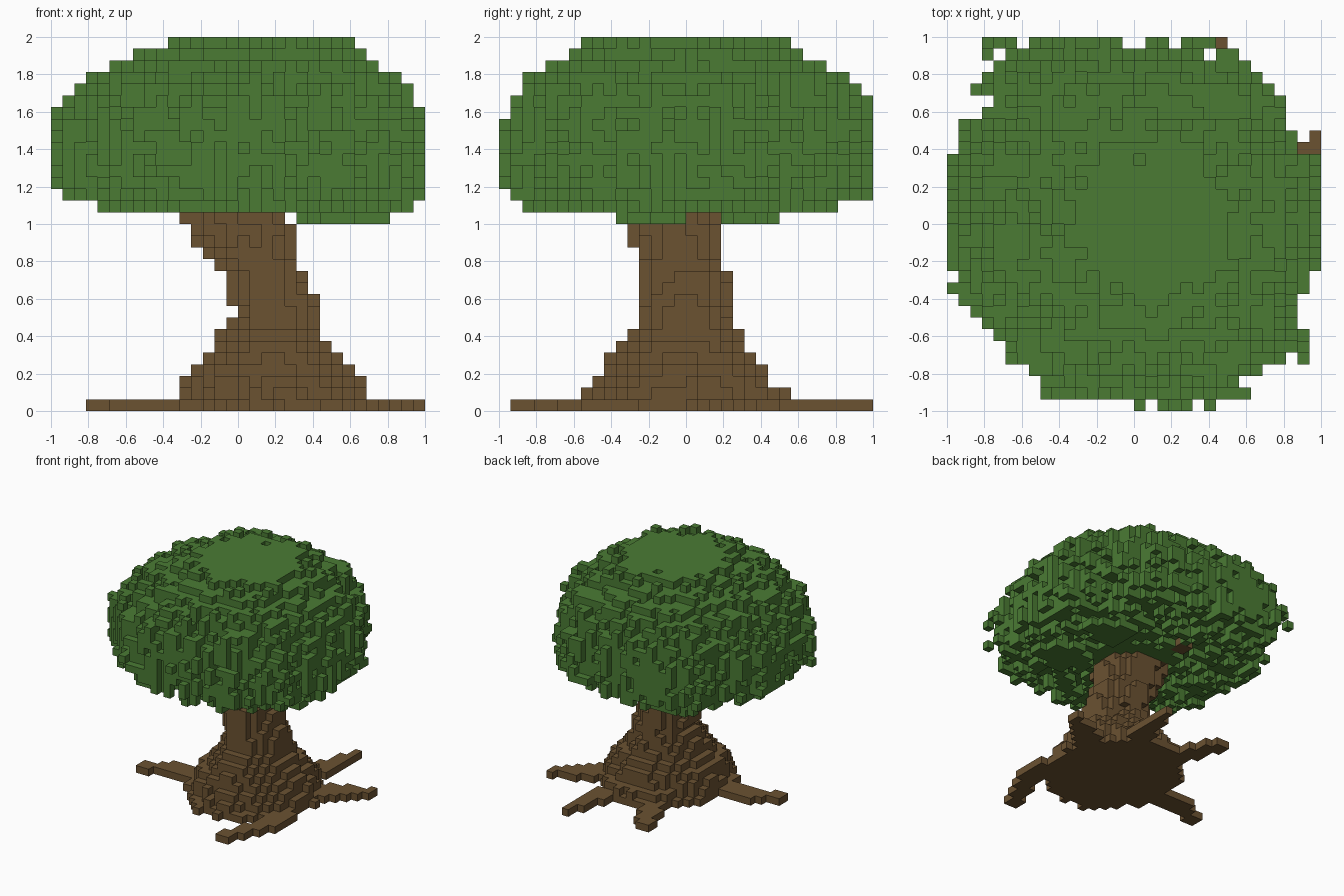
import bpy
import math
import random
from mathutils import Vector

random.seed(7)
if "Cube" in bpy.data.objects:
    bpy.data.objects.remove(bpy.data.objects["Cube"], do_unlink=True)

N = 16            # blocks per unit
U = 1 / N


def material(name, rgb):
    m = bpy.data.materials.new(name)
    m.use_nodes = True
    m.diffuse_color = (*rgb, 1)
    m.node_tree.nodes["Principled BSDF"].inputs["Base Color"].default_value = (*rgb, 1)
    return m


def interp(rows, z):
    """Linear lookup in rows of (key, values...)."""
    if z <= rows[0][0]:
        return rows[0][1:]
    for a, b in zip(rows, rows[1:]):
        if z <= b[0]:
            t = (z - a[0]) / (b[0] - a[0])
            return tuple(p + (q - p) * t for p, q in zip(a[1:], b[1:]))
    return rows[-1][1:]


def cells(layers):
    for k in layers:
        for i in range(-N, N):
            for j in range(-N, N):
                yield (i, j, k), (i + .5) * U, (j + .5) * U


# Trunk: layer, then left, right, front and back extents
TRUNK = [(0, -.36, .72, -.62, .58), (1, -.33, .70, -.57, .56),
         (3, -.27, .63, -.46, .44), (5, -.15, .51, -.38, .33),
         (7, -.08, .46, -.27, .26), (8, -.04, .44, -.26, .26), (11, -.08, .38, -.26, .25),
         (13, -.2, .33, -.27, .2), (15, -.27, .31, -.32, .2),
         (16, -.32, .26, -.3, .2), (18, -.34, .1, -.28, .2)]
wood = set()
for c, x, y in cells(range(19)):
    x0, x1, y0, y1 = interp(TRUNK, c[2])
    dx = abs(x - (x0 + x1) / 2) / ((x1 - x0) / 2)
    dy = abs(y - (y0 + y1) / 2) / ((y1 - y0) / 2)
    if dx ** 1.8 + dy ** 1.8 < 1.03 - .18 * random.random():
        wood.add(c)


# Roots and one hidden twig: tapering block paths
def block_path(points, layer, wide, thin):
    pts = [Vector(p) for p in points]
    total = len(pts) - 1
    for s in range(total * 24 + 1):
        n = min(s // 24, total - 1)
        p = pts[n].lerp(pts[n + 1], s / 24 - n)
        r = wide + (thin - wide) * s / (total * 24)
        for c, x, y in cells([layer]):
            if max(abs(x - p.x), abs(y - p.y)) < r:
                wood.add(c)


for path in ([(.3, .3), (.42, .62), (.47, .97)],
             [(.5, .1), (.76, .32), (.97, .44)],
             [(.0, .3), (-.08, .62), (-.2, .84)],
             [(-.1, -.1), (-.5, -.08), (-.79, -.2)],
             [(.55, -.1), (.68, -.46), (.49, -.92)]):
    block_path(path, 0, .1, .04)
block_path([(-.12, .41), (-.12, .47)], 17, .05, .05)

# Foliage: plan outline around its centre, cropped by the block grid
CX = .04
OUTLINE = [(1.04, 0), (1.03, .36), (.9, .46), (.83, .67), (.64, .87), (.45, 1.01),
           (0, 1.05), (-.76, 1.02), (-.86, .68), (-1.01, .49), (-1.05, 0),
           (-1.01, -.36), (-.75, -.69), (-.3, -1.01), (.1, -1.05), (.47, -1.01),
           (.72, -.83), (.95, -.68), (.9, -.42), (1.02, -.37)]
polar = sorted((math.atan2(y, x - CX), math.hypot(x - CX, y)) for x, y in OUTLINE)
polar = ([(a - math.tau, r) for a, r in polar[-2:]] + polar
         + [(a + math.tau, r) for a, r in polar[:2]])
# Layer, plan scale and sideways drift
SCALE = [(15, .1, .08), (16, .28, .08), (17, .84, .07), (18, .98, .03), (19, 1.01, 0),
         (23, 1.01, 0), (25, .97, 0), (26, .93, 0), (27, .88, .02), (28, .83, .03),
         (29, .73, .05), (30, .61, .07), (31, .54, .08), (32, .2, .08)]
column = {c[:2]: random.random() for c, x, y in cells([0])}
leaves = set()
for c, x, y in cells(range(17, 32)):
    k = c[2]
    drop = column[c[:2]] ** 1.5
    s, drift = interp(SCALE, k + .6 * drop if k > 21 else k - 2 * drop)
    dx = x - CX - drift
    edge = interp(polar, math.atan2(y, dx))[0]
    ragged = 1 - .09 * drop - .13 * random.random() ** 1.5
    if math.hypot(dx, y) < edge * s * ragged:
        leaves.add(c)
# Low-hanging clumps
for c, x, y in cells([16]):
    for cy, ry in ((-.19, .2), (.34, .17)):
        if ((x - .56) / .25) ** 2 + ((y - cy) / ry) ** 2 < 1.1 - .6 * random.random():
            leaves.add(c)
leaves -= wood
solid = wood | leaves


def build(name, blocks, mat):
    """Mesh of the exposed block faces."""
    verts, faces = {}, []
    for c in sorted(blocks):
        for axis in range(3):
            for side in (0, 1):
                near = list(c)
                near[axis] += 2 * side - 1
                if tuple(near) in solid:
                    continue
                quad = []
                for a, b in ((0, 0), (1, 0), (1, 1), (0, 1)):
                    v = list(c)
                    v[axis] += side
                    v[(axis + 1) % 3] += a
                    v[(axis + 2) % 3] += b
                    quad.append(verts.setdefault(tuple(v), len(verts)))
                faces.append(quad if side else quad[::-1])
    me = bpy.data.meshes.new(name)
    me.from_pydata([[q * U for q in v] for v in verts], [], faces)
    me.materials.append(mat)
    me.update()
    bpy.context.collection.objects.link(bpy.data.objects.new(name, me))


build("trunk_and_roots", wood, material("bark brown", (.147, .084, .031)))
build("foliage", leaves, material("leaf green", (.069, .198, .034)))
